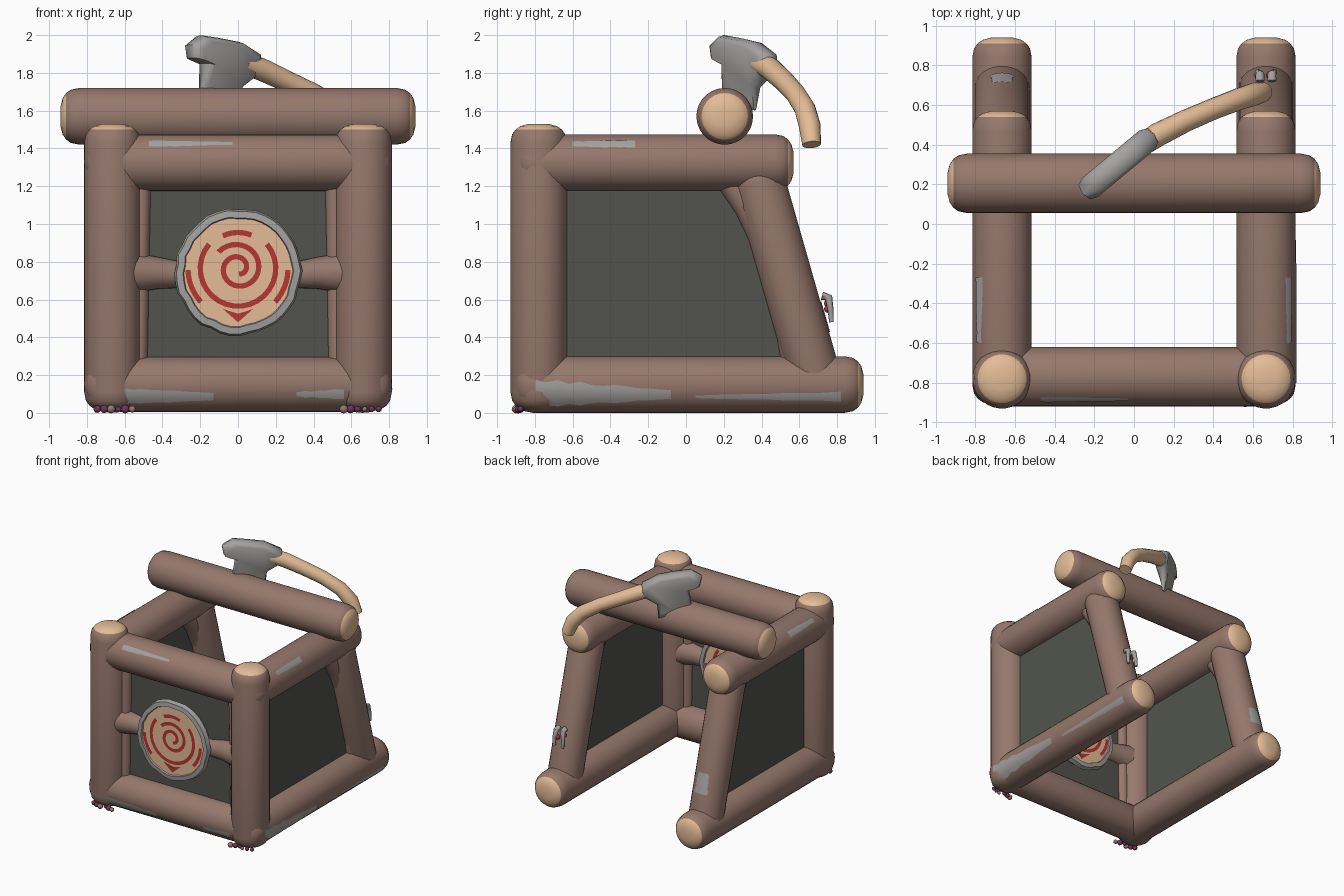
import bpy, bmesh, math, random
from mathutils import Vector as V

random.seed(4)
if "Cube" in bpy.data.objects:
    bpy.data.objects.remove(bpy.data.objects["Cube"])


def material(name, rgb):
    m = bpy.data.materials.new(name)
    m.use_nodes = True
    col = [((c / 255 + 0.055) / 1.055) ** 2.4 for c in rgb] + [1]
    m.diffuse_color = col
    m.node_tree.nodes["Principled BSDF"].inputs["Base Color"].default_value = col
    return m


BARK = material("bark brown", (150, 120, 108))
TAN = material("cut wood tan", (228, 188, 150))
GRAY = material("worn gray", (164, 162, 160))
DARK = material("dark cloth", (82, 84, 77))
RED = material("paint red", (182, 54, 50))
PURPLE = material("moss purple", (112, 52, 92))


def finish(name, bm, mats, angle=50):
    bmesh.ops.recalc_face_normals(bm, faces=bm.faces[:])
    me = bpy.data.meshes.new(name)
    bm.to_mesh(me)
    bm.free()
    for m in mats:
        me.materials.append(m)
    ob = bpy.data.objects.new(name, me)
    bpy.context.collection.objects.link(ob)
    bpy.ops.object.select_all(action="DESELECT")
    ob.select_set(True)
    bpy.context.view_layer.objects.active = ob
    bpy.ops.object.shade_smooth_by_angle(angle=math.radians(angle))
    return ob


def skin(bm, rings, mats):
    # Bridge closed rings of points; mats gives one index per band
    rows = [[bm.verts.new(p) for p in ring] for ring in rings]
    n = len(rows[0])
    for a, b, m in zip(rows, rows[1:], mats):
        for i in range(n):
            j = (i + 1) % n
            bm.faces.new((a[i], a[j], b[j], b[i])).material_index = m
    for row, m in ((rows[0], mats[0]), (rows[-1], mats[-1])):
        bm.faces.new(row).material_index = m


def frame(d, out):
    d = d.normalized()
    u = (out - d * out.dot(d)).normalized()
    return d, u, d.cross(u)


def turned(name, p0, p1, profile, bands, mats, sides=28, wobble=0):
    p0, p1 = V(p0), V(p1)
    d, u, v = frame(p1 - p0, V((0.3, 0.2, 1)))
    w = [1 + random.uniform(-wobble, wobble) for _ in range(sides)]
    rings = [[p0 + d * t + (u * math.cos(math.tau * i / sides)
              + v * math.sin(math.tau * i / sides)) * r * w[i]
              for i in range(sides)] for t, r in profile]
    bm = bmesh.new()
    skin(bm, rings, bands)
    return finish(name, bm, mats)


def log(name, p0, p1, r=0.15, caps=(0, 1)):
    # Round log with softened shoulders and pale cut ends
    L = (V(p1) - V(p0)).length
    end = [(0, 0.35), (0.012, 0.65), (0.03, 0.82), (0.055, 0.94), (0.1, 1)]
    prof = [(t, r * k) for t, k in end] + [(L - t, r * k) for t, k in end[::-1]]
    bands = [caps[0]] * 2 + [0] * 5 + [caps[1]] * 2
    return turned(name, p0, p1, prof, bands, [BARK, TAN])


def tube(name, points, radii, mat, sides=14):
    pts = [V(p) for p in points]
    rings = []
    for i, (p, r) in enumerate(zip(pts, radii)):
        d, u, v = frame(pts[min(i + 1, len(pts) - 1)] - pts[max(i - 1, 0)], V((0, 0.3, 1)))
        rings.append([p + (u * math.cos(math.tau * k / sides)
                      + v * math.sin(math.tau * k / sides)) * r for k in range(sides)])
    bm = bmesh.new()
    skin(bm, rings, [0] * (len(pts) - 1))
    return finish(name, bm, [mat])


def scrape(name, p0, p1, out, w0, w1, r=0.15):
    # Worn strip hugging a log between two points on its axis
    p0, p1 = V(p0), V(p1)
    d, u, v = frame(p1 - p0, V(out))
    L, n = (p1 - p0).length, 12
    bm = bmesh.new()
    rows = []
    for i in range(n + 1):
        w = (w0 + (w1 - w0) * i / n) * random.uniform(0.8, 1.05) / r
        rows.append([bm.verts.new(p0 + d * (L * i / n) + (u * math.cos(w * k / 3)
                     + v * math.sin(w * k / 3)) * (r + 0.004)) for k in range(-3, 4)])
    for a, b in zip(rows, rows[1:]):
        for k in range(6):
            bm.faces.new((a[k], a[k + 1], b[k + 1], b[k]))
    return finish(name, bm, [GRAY])


def plate(name, points, offset, mat):
    # Thin flat prism
    bm = bmesh.new()
    face = bm.faces.new([bm.verts.new(p) for p in points])
    res = bmesh.ops.extrude_face_region(bm, geom=[face])
    bmesh.ops.translate(bm, vec=offset, verts=[g for g in res["geom"] if isinstance(g, bmesh.types.BMVert)])
    return finish(name, bm, [mat], 30)


X, Y = 0.665, -0.77
LOW, HIGH = 0.15, 1.325

# Log frame, both sides
for s, side in ((1, "left"), (-1, "right")):
    x = s * X
    log(side + "_front_post", (x, Y - 0.01, 0.01), (x, Y - 0.01, 1.53), caps=(0, 1))
    log(side + "_bottom_beam", (x, -0.91, LOW), (x, 0.94, LOW), caps=(0, 1))
    log(side + "_top_beam", (x, -0.9, HIGH), (x, 0.57, HIGH), caps=(0, 1))
    log(side + "_slanted_post", (x, 0.72, 0.06), (x, 0.36, 1.32), 0.138, caps=(0, 0))
    tube(side + "_knee_brace", [(x, 0.22, 1.26), (x, 0.33, 1.1), (x, 0.45, 0.85), (x, 0.53, 0.55),
                                (x, 0.6, 0.2)], [0.08] * 5, BARK)
    tube(side + "_inner_fillet", [(s * 0.53, Y, 0.2), (s * 0.51, Y, 1.3)], [0.05] * 2, BARK)
    plate(side + "_cloth", [(x, -0.77, 0.15), (x, 0.62, 0.15), (x, 0.47, 0.75), (x, 0.25, 1.3),
                            (x, -0.77, 1.3)], (s * 0.008, 0, 0), DARK)
    scrape(side + "_top_scrape", (x, -0.6, HIGH), (x, -0.27, HIGH), (s * 0.75, 0, 0.64), 0.018, 0.028)
    # Moss tufts at the feet
    for k in range(6):
        bm = bmesh.new()
        bmesh.ops.create_icosphere(bm, subdivisions=2, radius=random.uniform(0.014, 0.024))
        bmesh.ops.translate(bm, verts=bm.verts, vec=(s * (0.56 + 0.037 * k), -0.9 + 0.012 * (k % 3), 0.02))
        finish(f"{side}_moss_{k}", bm, [PURPLE if k % 3 else BARK])

log("front_bottom_beam", (-0.72, Y, LOW), (0.72, Y, LOW), 0.145, caps=(0, 0))
log("front_top_beam", (-0.72, Y, HIGH), (0.72, Y, HIGH), caps=(0, 0))
log("ridge_log", (-0.94, 0.205, 1.57), (0.94, 0.205, 1.57), caps=(1, 1))

# Front cloth and the bar that carries the disc
plate("front_cloth", [(-X, Y, LOW), (X, Y, LOW), (X, Y, HIGH), (-X, Y, HIGH)], (0, 0.008, 0), DARK)
tube("cross_bar", [(-0.56, Y, 0.74), (-0.42, Y, 0.74), (-0.3, Y, 0.73), (0.3, Y, 0.73), (0.42, Y, 0.74),
                   (0.56, Y, 0.74)], [0.11, 0.085, 0.07, 0.07, 0.085, 0.11], BARK)

# Worn scrapes
scrape("front_top_scrape", (-0.47, Y, HIGH), (-0.03, Y, HIGH), (0, -0.75, 0.66), 0.022, 0.012)
scrape("front_low_scrape_wide", (-0.6, Y, LOW), (-0.13, Y, LOW), (0, -0.9, -0.43), 0.045, 0.022, 0.145)
scrape("front_low_scrape_small", (0.31, Y, LOW), (0.56, Y, LOW), (0, -0.92, -0.34), 0.014, 0.03, 0.145)
scrape("left_low_scrape_wide", (X, -0.8, LOW), (X, -0.08, LOW), (0.95, 0, -0.35), 0.085, 0.025)
scrape("left_low_scrape_thin", (X, 0.05, LOW), (X, 0.82, LOW), (0.9, 0, -0.42), 0.008, 0.028)
scrape("right_post_scrape", (-X, 0.626, 0.39), (-X, 0.58, 0.55), (0, 1, 0.3), 0.065, 0.05, 0.138)

# Round sign, painted on both faces
CZ = 0.745
turned("sign_disc", (0, Y - 0.11, CZ), (0, Y + 0.11, CZ),
       [(0, 0.1), (0, 0.285), (-0.012, 0.29), (-0.008, 0.325), (0.03, 0.335), (0.08, 0.27),
        (0.14, 0.27), (0.19, 0.335), (0.228, 0.325), (0.232, 0.29), (0.22, 0.285), (0.22, 0.1)],
       [0, 1, 1, 1, 2, 2, 2, 1, 1, 1, 0], [TAN, GRAY, BARK], 40, 0.02)


def stroke(name, r0, r1, a0, a1, y, cz=CZ + 0.02, w=0.014):
    # Painted arc whose radius runs from r0 to r1
    n = max(6, int(abs(a1 - a0) / 12))
    bm = bmesh.new()
    rows = []
    for i in range(n + 1):
        f = i / n
        a, r = math.radians(a0 + (a1 - a0) * f), r0 + (r1 - r0) * f
        rows.append([bm.verts.new((math.cos(a) * q, y, cz + math.sin(a) * q)) for q in (r - w, r + w)])
    for a, b in zip(rows, rows[1:]):
        bm.faces.new((a[0], a[1], b[1], b[0]))
    finish(name, bm, [RED])


strokes = [(0.03, 0.135, -80, 500), (0.2, 0.2, 140, 400), (0.19, 0.19, 68, 115),
           (0.265, 0.265, 182, 222), (0.265, 0.265, 318, 358)]
for y, face in ((Y - 0.115, "front"), (Y + 0.115, "back")):
    for k, args in enumerate(strokes):
        stroke(f"{face}_swirl_{k}", *args, y)
    plate(face + "_chevron", [(-0.08, y, 0.55), (0, y, 0.525), (0.08, y, 0.55), (0, y, 0.48)], (0, 0.003, 0), RED)

# Axe head: outline swept sideways, thin at the edge and thick at the eye
outline = [(-0.2, 2.0), (-0.26, 1.95), (-0.25, 1.88), (-0.18, 1.85), (-0.2, 1.68), (-0.1, 1.62),
           (0.0, 1.6), (0.01, 1.72), (0.08, 1.78), (0.11, 1.82), (0.1, 1.9), (0.0, 1.965), (-0.1, 1.985)]
along, across = V((0.77, 0.64, 0)), V((-0.64, 0.77, 0))
rings = []
for side, shrink in ((-1, 0.8), (-0.75, 0.95), (0, 1.0), (0.75, 0.95), (1, 0.8)):
    ring = []
    for x, z in outline:
        half = 0.012 + 0.05 * min(1, max(0, (z - 1.6) / 0.25))
        x, z = -0.07 + (x + 0.07) * shrink, 1.82 + (z - 1.82) * shrink
        ring.append(V((-0.07, 0.31, z)) + along * ((x + 0.07) / 0.77) + across * (side * half))
    rings.append(ring)
bm = bmesh.new()
skin(bm, rings, [0] * 4)
finish("axe_head", bm, [GRAY], 60)
tube("axe_handle", [(0.03, 0.39, 1.85), (0.12, 0.45, 1.82), (0.26, 0.52, 1.755), (0.4, 0.58, 1.69),
                    (0.53, 0.63, 1.61), (0.61, 0.655, 1.52), (0.65, 0.665, 1.42)],
     [0.055, 0.06, 0.056, 0.054, 0.056, 0.058, 0.05], TAN)

# Bent nails with red tips on the left slanted post
for k, dx in enumerate((-0.03, 0.03)):
    x = X + dx
    tube(f"nail_{k}", [(x, 0.72, 0.62), (x, 0.755, 0.61), (x + dx / 3, 0.765, 0.55), (x + dx / 3, 0.77, 0.48)],
         [0.022, 0.022, 0.016, 0.012], GRAY, 8)
    bm = bmesh.new()
    bmesh.ops.create_icosphere(bm, subdivisions=2, radius=0.02)
    bmesh.ops.translate(bm, verts=bm.verts, vec=(x - 0.01, 0.75, 0.58 - k * 0.03))
    finish(f"nail_tip_{k}", bm, [RED])
